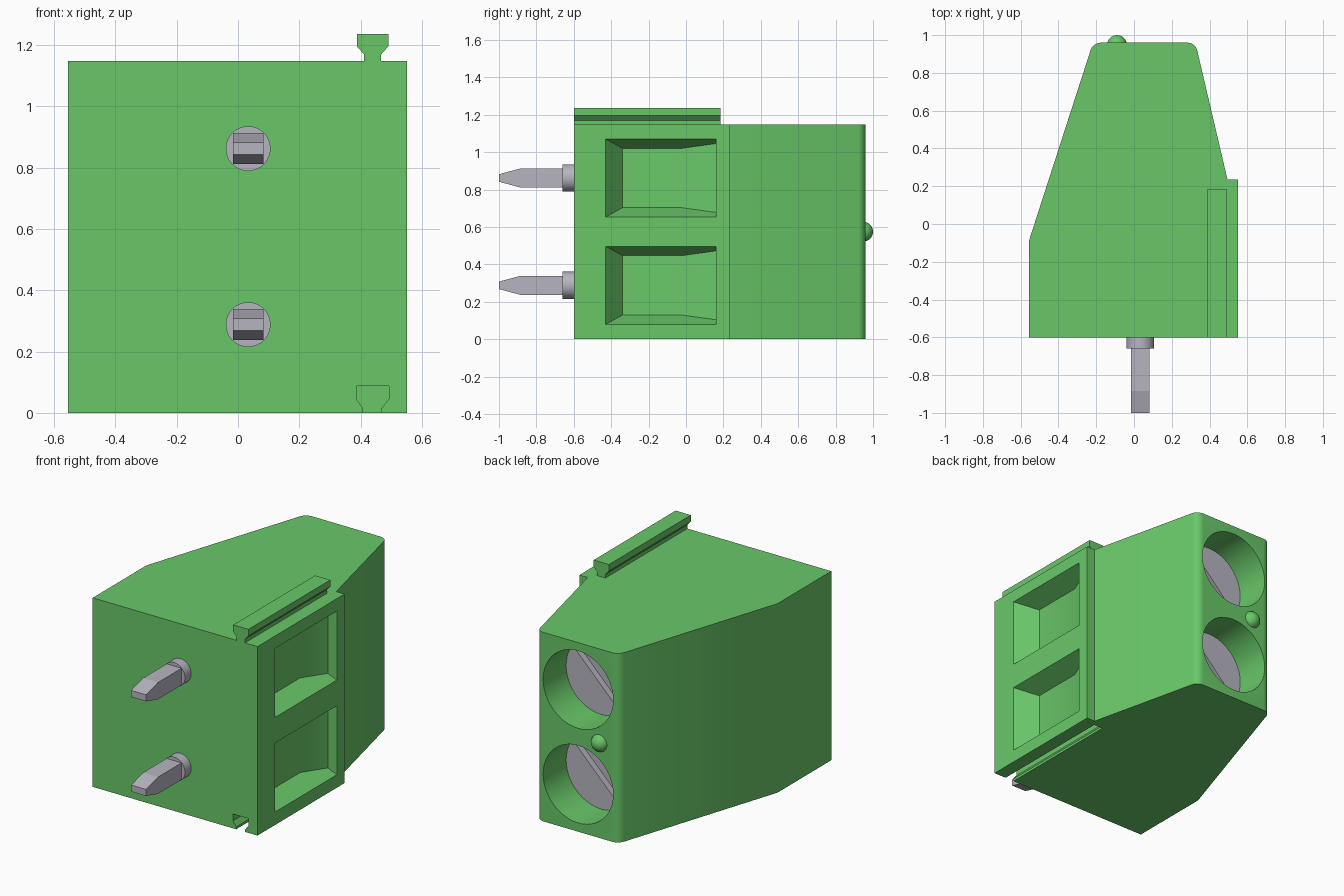
import bpy, bmesh, math
from mathutils import Vector, Matrix

if "Cube" in bpy.data.objects:
    bpy.data.objects.remove(bpy.data.objects["Cube"], do_unlink=True)


def make_material(name, rgb):
    m = bpy.data.materials.new(name)
    m.use_nodes = True
    col = (*rgb, 1.0)
    m.diffuse_color = col
    m.node_tree.nodes["Principled BSDF"].inputs["Base Color"].default_value = col
    return m


GREEN = make_material("green plastic", (0.141, 0.575, 0.141))
METAL = make_material("grey metal", (0.47, 0.46, 0.53))


def finish(name, bm, mat):
    bmesh.ops.recalc_face_normals(bm, faces=bm.faces[:])
    me = bpy.data.meshes.new(name)
    bm.to_mesh(me)
    bm.free()
    me.materials.append(mat)
    ob = bpy.data.objects.new(name, me)
    bpy.context.collection.objects.link(ob)
    return ob


def prism(name, points, offset, mat, round_above=None, radius=0.04):
    """Extrude a closed 3D profile; optionally round long edges beyond a y value."""
    bm = bmesh.new()
    face = bm.faces.new([bm.verts.new(p) for p in points])
    ext = bmesh.ops.extrude_face_region(bm, geom=[face])
    bmesh.ops.translate(bm, vec=offset,
                        verts=[v for v in ext["geom"] if isinstance(v, bmesh.types.BMVert)])
    if round_above is not None:
        edges = [e for e in bm.edges if all(v.co.y > round_above for v in e.verts)
                 and abs(e.verts[0].co.z - e.verts[1].co.z) > 0.1]
        bmesh.ops.bevel(bm, geom=edges, offset=radius, segments=6,
                        profile=0.5, affect='EDGES')
    return finish(name, bm, mat)


def hull(name, points, mat):
    bm = bmesh.new()
    bmesh.ops.convex_hull(bm, input=[bm.verts.new(p) for p in points])
    return finish(name, bm, mat)


def cylinder_y(name, x, z, y0, y1, r, mat, sides=48):
    bm = bmesh.new()
    rot = Matrix.Rotation(math.pi / 2, 4, 'X')
    bmesh.ops.create_cone(bm, cap_ends=True, segments=sides, radius1=r, radius2=r,
                          depth=y1 - y0,
                          matrix=Matrix.Translation((x, (y0 + y1) / 2, z)) @ rot)
    return finish(name, bm, mat)


def cut(target, cutter):
    """Apply a boolean difference and discard the cutter."""
    cutter.hide_render = True
    mod = target.modifiers.new("cut", 'BOOLEAN')
    mod.operation = 'DIFFERENCE'
    mod.solver = 'EXACT'
    mod.object = cutter
    bpy.context.view_layer.objects.active = target
    bpy.ops.object.modifier_apply(modifier=mod.name)
    bpy.data.objects.remove(cutter, do_unlink=True)


def smooth(ob):
    bpy.ops.object.select_all(action='DESELECT')
    ob.select_set(True)
    bpy.context.view_layer.objects.active = ob
    bpy.ops.object.shade_smooth_by_angle(angle=math.radians(30))


H = 1.147
FRONT, BACK = -0.6, 0.96
LEVELS = (0.288, 0.862)      # heights of the two contacts
SCREW_X = 0.052

# Housing: tapered outline with a step on the +x side
outline = [(-0.555, FRONT), (0.551, FRONT), (0.551, 0.235), (0.495, 0.235),
           (0.325, BACK), (-0.217, BACK), (-0.555, -0.085)]
housing = prism("housing", [(x, y, 0) for x, y in outline], (0, 0, H), GREEN,
                round_above=0.9)

# Wire pockets: tapered walls and a floor that rises towards the back
for z in LEVELS:
    pts = []
    for x, y, inset in [(0.611, -0.475, -0.025), (0.611, 0.16, -0.025),
                        (0.491, 0.16, 0.025), (0.431, -0.02, 0.05),
                        (0.431, -0.34, 0.05)]:
        half = 0.209 - inset
        pts += [(x, y, z - half), (x, y, z + half)]
    cut(housing, hull("pocket_cutter", pts, GREEN))

# Screw wells in the back face
for z in LEVELS:
    cut(housing, cylinder_y("well_cutter", SCREW_X, z, 0.67, 1.1, 0.235, GREEN))

# Joining groove under the housing
groove = [(0.408, -0.05), (0.408, 0.015), (0.386, 0.045), (0.386, 0.087),
          (0.492, 0.087), (0.492, 0.045), (0.468, 0.015), (0.468, -0.05)]
cut(housing, prism("groove_cutter", [(x, -0.7, z) for x, z in groove],
                   (0, 0.9, 0), GREEN))
smooth(housing)

# Joining rail on top, matching the groove
rail = [(0.411, H - 0.005), (0.411, H + 0.022), (0.388, H + 0.048), (0.388, 1.235),
        (0.490, 1.235), (0.490, H + 0.048), (0.467, H + 0.022), (0.467, H - 0.005)]
prism("joining_rail", [(x, FRONT, z) for x, z in rail], (0, 0.785, 0), GREEN)

# Round locating bump between the screw wells
bm = bmesh.new()
bmesh.ops.create_uvsphere(bm, u_segments=24, v_segments=16, radius=0.053,
                          matrix=Matrix.Translation((-0.09, 0.947, 0.575)))
smooth(finish("locating_bump", bm, GREEN))

PIN_X = 0.033
for i, z in enumerate(LEVELS):
    tag = ("lower", "upper")[i]

    # Slotted screw head at the bottom of the well
    screw = cylinder_y(tag + "_screw", SCREW_X, z, 0.665, 0.74, 0.2345, METAL)
    bm = bmesh.new()
    bmesh.ops.create_cube(bm, size=1, matrix=Matrix.Translation((SCREW_X, 0.75, z))
                          @ Matrix.Rotation(math.radians(-45), 4, 'Y')
                          @ Matrix.Diagonal((0.8, 0.1, 0.08, 1)))
    cut(screw, finish("slot_cutter", bm, METAL))
    smooth(screw)

    # Solder pin: round collar and square shank with a wedge tip
    smooth(cylinder_y(tag + "_pin_collar", PIN_X, z, -0.66, FRONT + 0.01, 0.073, METAL))
    side = [(-0.655, -0.051), (-0.885, -0.051), (-1.0, -0.02),
            (-1.0, 0.02), (-0.885, 0.051), (-0.655, 0.051)]
    prism(tag + "_pin", [(PIN_X - 0.05, y, z + dz) for y, dz in side],
          (0.1, 0, 0), METAL)
